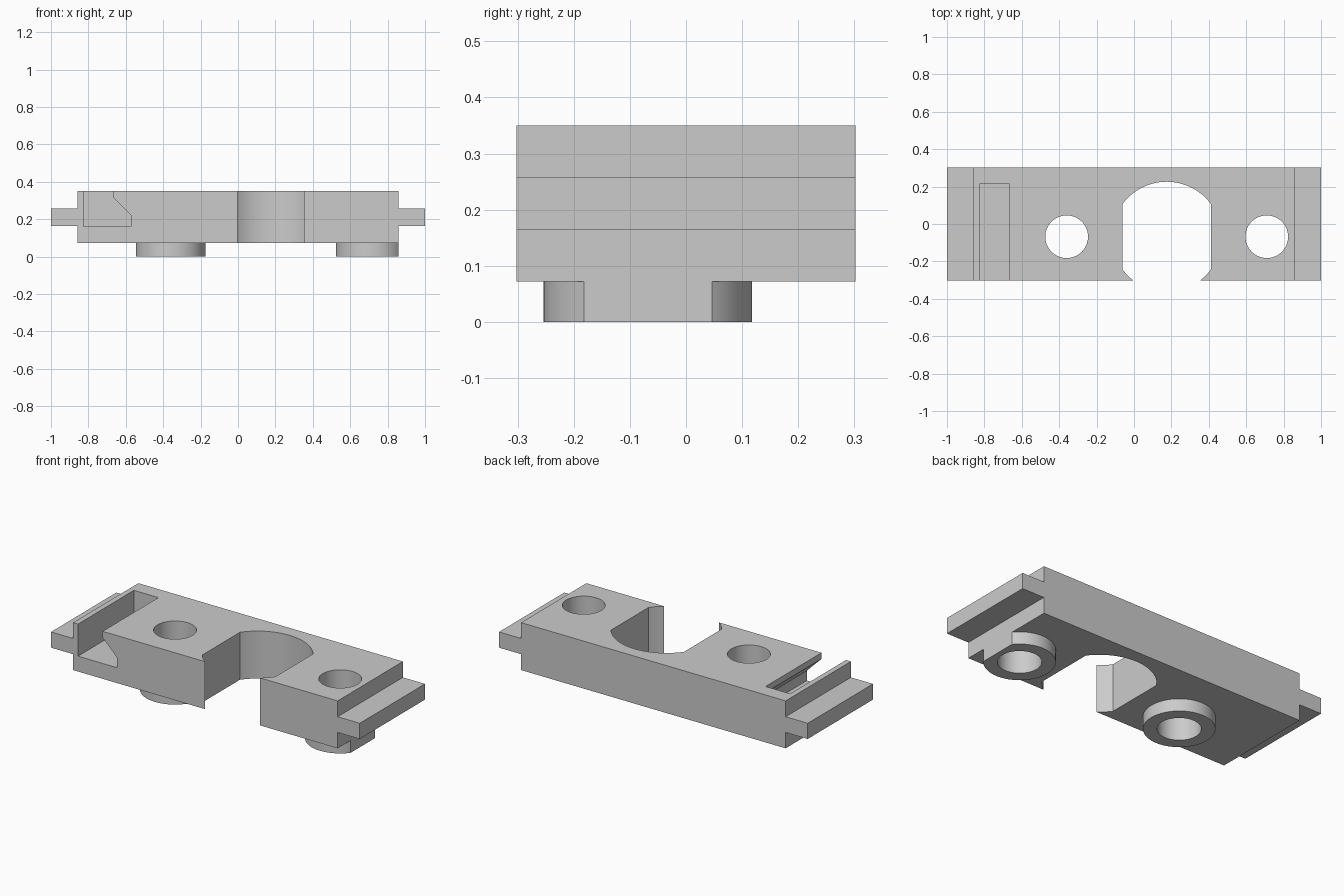
import bpy, bmesh
from math import acos, cos, sin, pi
from mathutils import Vector

cube = bpy.data.objects.get("Cube")
if cube:
    bpy.data.objects.remove(cube, do_unlink=True)

grey = bpy.data.materials.new("plain_grey")
grey.use_nodes = True
grey.diffuse_color = (0.6, 0.6, 0.6, 1)
grey.node_tree.nodes["Principled BSDF"].inputs["Base Color"].default_value = (0.6, 0.6, 0.6, 1)


def prism(name, profile, start, end, axis):
    """Extrude a closed 2D profile along y (profile is x, z) or z (profile is x, y)."""
    bm = bmesh.new()
    place = (lambda p: (p[0], start, p[1])) if axis == "y" else (lambda p: (p[0], p[1], start))
    face = bm.faces.new([bm.verts.new(place(p)) for p in profile])
    out = bmesh.ops.extrude_face_region(bm, geom=[face])
    step = Vector((0, end - start, 0)) if axis == "y" else Vector((0, 0, end - start))
    verts = [v for v in out["geom"] if isinstance(v, bmesh.types.BMVert)]
    bmesh.ops.translate(bm, verts=verts, vec=step)
    bmesh.ops.recalc_face_normals(bm, faces=bm.faces)
    mesh = bpy.data.meshes.new(name)
    bm.to_mesh(mesh)
    bm.free()
    mesh.materials.append(grey)
    obj = bpy.data.objects.new(name, mesh)
    bpy.context.collection.objects.link(obj)
    return obj


def clipped_circle(cx, cy, r, left=None, right=None, steps=40):
    """Circle whose sides may be cut flat at the given distances from its centre."""
    a = acos((right or r) / r)
    b = pi - acos((left or r) / r)
    angles = [a + (b - a) * i / steps for i in range(steps + 1)]
    angles += [-t for t in reversed(angles)]
    points = []
    for t in angles:
        p = Vector((cx + r * cos(t), cy + r * sin(t)))
        if all((p - q).length > 1e-5 for q in points[-1:] + points[:1]):
            points.append(p)
    return points


def cut(obj, cutter):
    """Subtract the cutter and discard it."""
    cutter.hide_render = True
    mod = obj.modifiers.new("cut", "BOOLEAN")
    mod.operation = "DIFFERENCE"
    mod.solver = "EXACT"
    mod.object = cutter
    bpy.ops.object.select_all(action="DESELECT")
    bpy.context.view_layer.objects.active = obj
    obj.select_set(True)
    bpy.ops.object.modifier_apply(modifier=mod.name)
    bpy.data.objects.remove(cutter, do_unlink=True)


def finish(obj):
    bpy.ops.object.select_all(action="DESELECT")
    bpy.context.view_layer.objects.active = obj
    obj.select_set(True)
    bpy.ops.object.shade_smooth_by_angle(angle=0.45)


# Block with a tongue along each end
END, TIP, BOTTOM, TOP, DEPTH = 0.857, 1.0, 0.072, 0.35, 0.302
half = [(END, BOTTOM), (END, 0.165), (TIP, 0.165), (TIP, 0.257), (END, 0.257), (END, TOP)]
body = prism("body", half + [(-x, z) for x, z in reversed(half)], -DEPTH, DEPTH, "y")

# Round opening with flat sides, breaking through the front
HOLE_Y = -0.068
opening = clipped_circle(0.175, HOLE_Y, 0.294, 0.237, 0.237)
cut(body, prism("opening_cutter", opening, -0.1, 0.5, "z"))

# Undercut slot, open at the front and top
slot = [(-0.825, 0.4), (-0.825, 0.162), (-0.572, 0.162), (-0.572, 0.22),
        (-0.666, 0.314), (-0.666, 0.4)]
cut(body, prism("slot_cutter", slot, -0.4, 0.215, "y"))

# Bolt holes and the collars beneath; the left collar is flush with the block end
for side, x, flat in (("right", -0.36, None), ("left", 0.71, END - 0.71)):
    collar = prism(side + "_collar", clipped_circle(x, HOLE_Y, 0.186, right=flat), 0, BOTTOM, "z")
    for part in (body, collar):
        cut(part, prism("hole_cutter", clipped_circle(x, HOLE_Y, 0.114), -0.1, 0.5, "z"))
    finish(collar)
finish(body)
